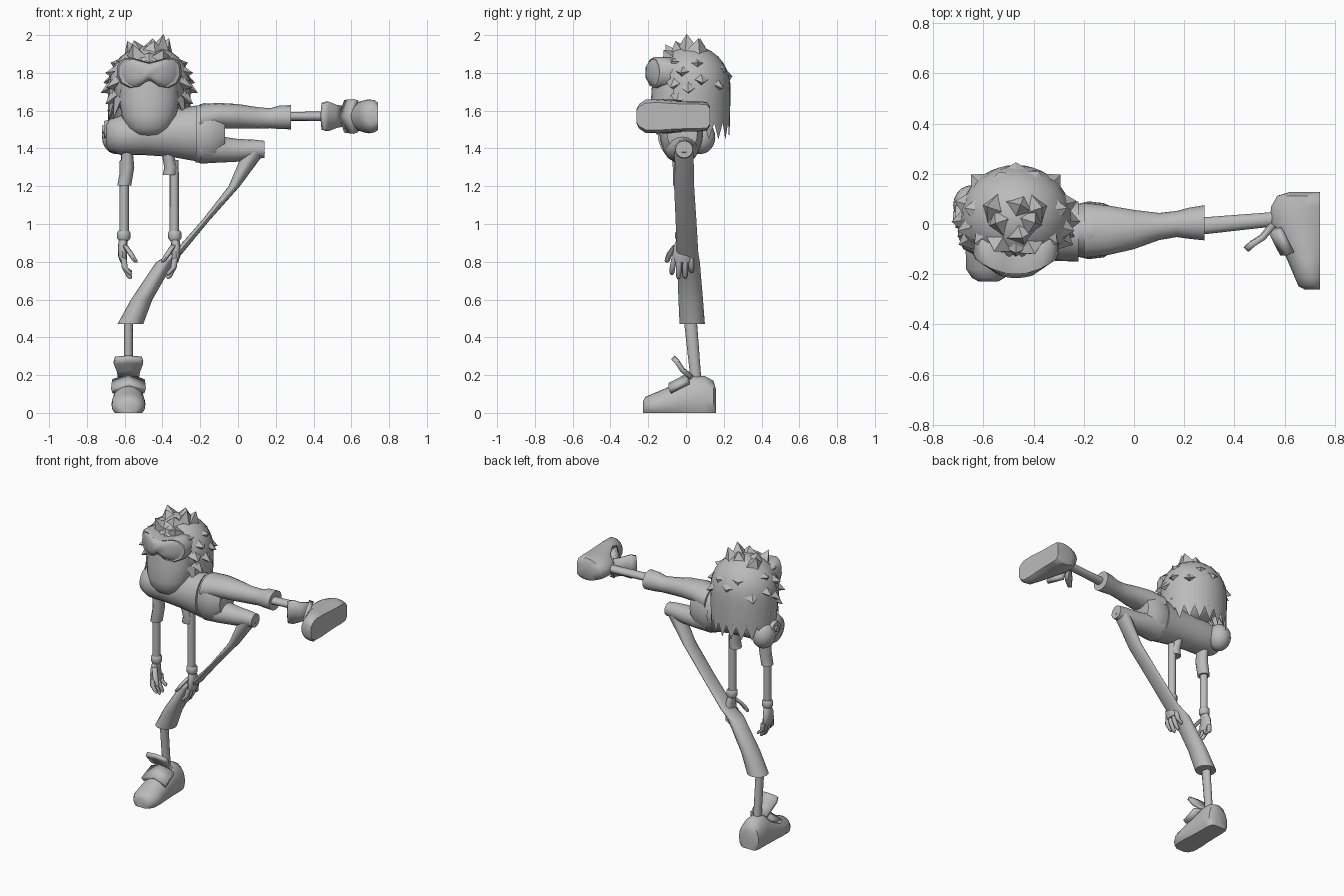
import bpy, bmesh, math
from mathutils import Vector, Matrix

if "Cube" in bpy.data.objects:
    bpy.data.objects.remove(bpy.data.objects["Cube"])

clay = bpy.data.materials.new("plain grey")
clay.use_nodes = True
clay.diffuse_color = (0.5, 0.5, 0.5, 1)
clay.node_tree.nodes["Principled BSDF"].inputs["Base Color"].default_value = (0.5, 0.5, 0.5, 1)

MID = -0.47  # centre line of the head and arms
AXES = {"x": (Vector((0, 1, 0)), Vector((0, 0, 1))),
        "y": (Vector((1, 0, 0)), Vector((0, 0, 1))),
        "z": (Vector((1, 0, 0)), Vector((0, 1, 0)))}


def finish(name, bm, angle=50):
    bmesh.ops.recalc_face_normals(bm, faces=bm.faces)
    mesh = bpy.data.meshes.new(name)
    bm.to_mesh(mesh)
    bm.free()
    obj = bpy.data.objects.new(name, mesh)
    bpy.context.collection.objects.link(obj)
    mesh.materials.append(clay)
    bpy.ops.object.select_all(action="DESELECT")
    obj.select_set(True)
    bpy.context.view_layer.objects.active = obj
    bpy.ops.object.shade_smooth_by_angle(angle=math.radians(angle))
    return obj


def bridge(bm, rings, caps=True):
    n = len(rings[0])
    for a, b in zip(rings, rings[1:]):
        for i in range(n):
            bm.faces.new((a[i], a[(i + 1) % n], b[(i + 1) % n], b[i]))
    if caps:
        bm.faces.new(rings[0])
        bm.faces.new(rings[-1])


def loft(name, axis, sections, n=16, floor=None):
    """Skin elliptical sections (x, y, z, radius_u, radius_v) along an axis."""
    bm = bmesh.new()
    u, v = AXES[axis]
    rings = []
    for x, y, z, ru, rv in sections:
        ring = []
        for i in range(n):
            a = math.tau * i / n
            p = Vector((x, y, z)) + u * ru * math.cos(a) + v * rv * math.sin(a)
            if floor is not None:
                p.z = max(p.z, floor)
            ring.append(bm.verts.new(p))
        rings.append(ring)
    bridge(bm, rings)
    return finish(name, bm)


def ball(name, centre, radii, tilt=0):
    bm = bmesh.new()
    m = Matrix.Translation(centre) @ Matrix.Rotation(tilt, 4, "X") @ Matrix.Diagonal((*radii, 1))
    bmesh.ops.create_uvsphere(bm, u_segments=20, v_segments=12, radius=1, matrix=m)
    return finish(name, bm)


def plate(name, profile, half_widths, thick, peak=0.0):
    """Strip following (y, z) points, raised along its middle."""
    bm = bmesh.new()
    grid = [[bm.verts.new((s * w, y, z + (peak if s == 0 else 0))) for s in (-1, 0, 1)]
            for (y, z), w in zip(profile, half_widths)]
    for a, b in zip(grid, grid[1:]):
        for i in range(2):
            bm.faces.new((a[i], a[i + 1], b[i + 1], b[i]))
    obj = finish(name, bm, 30)
    mod = obj.modifiers.new("thickness", "SOLIDIFY")
    mod.thickness, mod.offset = thick, 0
    return obj


# Torso, lying sideways, with the shoulder end and collar
loft("shirt", "x", [(-0.70, 0, 1.47, .05, .05), (-0.68, -.01, 1.47, .09, .085),
                    (-0.62, -.02, 1.47, .11, .105), (-0.5, -.025, 1.48, .115, .115),
                    (-0.35, -.03, 1.48, .115, .125), (-0.22, -.03, 1.48, .12, .148)], 24)
ball("shoulder", (-0.645, .075, 1.46), (.075, .08, .09))
bm = bmesh.new()
hub = Matrix.Translation((-0.69, .03, 1.5)) @ Matrix.Rotation(math.radians(90), 4, "Y")
for r1, r2, depth in ((.055, .045, .04), (.028, .02, .06)):
    bmesh.ops.create_cone(bm, cap_ends=True, segments=12, radius1=r2, radius2=r1,
                          depth=depth, matrix=hub)
finish("collar", bm)

# Trousers: hips, raised leg, supporting thigh and shin
loft("hips", "x", [(-0.225, -.025, 1.475, .105, .148), (-0.18, -.025, 1.48, .115, .16),
                   (-0.12, -.025, 1.48, .108, .155), (-0.07, -.02, 1.48, .08, .10)], 24)
loft("raised_trouser_leg", "x", [(-0.2, -.025, 1.55, .11, .085), (-0.1, -.025, 1.573, .098, .068),
                                 (0, -.022, 1.57, .078, .065), (0.1, -.01, 1.562, .054, .057),
                                 (0.17, .0, 1.56, .052, .053), (0.22, .003, 1.565, .062, .062),
                                 (0.28, .005, 1.565, .07, .064)])
loft("supporting_thigh", "x", [(-0.2, -.025, 1.42, .10, .10), (-0.1, -.02, 1.395, .085, .07),
                               (0, -.012, 1.39, .062, .06), (0.08, -.01, 1.395, .052, .052),
                               (0.14, -.01, 1.395, .046, .045)])
loft("supporting_shin_cloth", "z", [(.085, -.01, 1.38, .058, .05), (-.02, -.01, 1.2, .03, .053),
                                    (-.17, 0, 1.02, .02, .055), (-.315, .008, .85, .025, .057),
                                    (-.385, .013, .8, .047, .06), (-.51, .025, .6, .057, .065),
                                    (-.57, .033, .47, .068, .067)])


# Lower leg, shoe, tongue and strap, made once per foot and placed by a matrix
def foot(side, matrix):
    shape = [(.16, .05, .12), (.145, .075, .17), (.1, .08, .195), (.04, .08, .198),
             (-.03, .083, .165), (-.11, .09, .13), (-.18, .088, .1),
             (-.215, .065, .085), (-.228, .04, .06)]
    parts = [
        loft(side + "_shin", "z", [(0, .055, .15, .025, .028), (0, .025, .47, .024, .034),
                                   (0, .022, .52, .024, .034)], 12),
        loft(side + "_shoe", "y", [(0, y, h * .35, w, h * .65) for y, w, h in shape], 20, 0),
        plate(side + "_tongue", [(.03, .185), (-.02, .225), (-.045, .265), (-.068, .29)],
              (.055, .062, .078, .07), .024, .006),
        plate(side + "_strap", [(.012, .165), (-.085, .115)], (.082, .088), .03, .03)]
    for p in parts:
        p.data.transform(matrix)


foot("right", Matrix.Translation((-.58, 0, 0)))
foot("left", Matrix.Translation((.74, -.033, 1.57)) @ Matrix.Rotation(math.radians(-90), 4, "Y"))


# Arms and hands hanging down; sign +1 is the left arm
def arm(side, s):
    def at(d, y, z, ru, rv):
        return (MID + s * d, y, z, ru, rv)
    top = 1.38 if s > 0 else 1.42
    loft(side + "_sleeve", "z", [at(.095 if s > 0 else .12, -.025, top, .03, .05),
                                 at(.115, -.025, 1.3, .036, .045),
                                 at(.108 if s > 0 else .132, -.025, 1.26 if s > 0 else 1.205, .037, .043)], 12)
    loft(side + "_arm", "z", [at(.132, -.025, 1.34, .024, .027), at(.133, -.025, .94, .025, .027)], 12)
    loft(side + "_cuff", "z", [at(.135, -.022, z, r, r) for z, r in
                               ((.965, .028), (.955, .035), (.925, .035), (.912, .027))], 12)
    loft(side + "_palm", "z", [at(.135, -.022, .925, .024, .026), at(.142, -.02, .88, .024, .045),
                               at(.142, -.02, .83, .023, .052), at(.134, -.02, .795, .018, .048)], 12)
    for i, drop in enumerate((.73, .708, .712, .74)):
        y = -.062 + i * .029
        loft(f"{side}_finger_{i + 1}", "z",
             [at(.136, y, .82, .016, .015), at(.13, y * 1.15, .77, .016, .015),
              at(.105, y * 1.2, drop + .012, .014, .013), at(.1, y * 1.2, drop, .006, .006)], 8)
    loft(side + "_thumb", "z", [at(.13, -.05, .89, .015, .018), at(.1, -.085, .845, .016, .017),
                                at(.075, -.1, .805, .014, .014), at(.07, -.1, .795, .006, .006)], 8)


arm("left", 1)
arm("right", -1)

# Head: skull and long rounded muzzle
ball("skull", (MID, .02, 1.72), (.185, .17, .2))
loft("muzzle", "z", [(MID, -.08, 1.462, .05, .04), (MID, -.08, 1.475, .085, .075),
                     (MID, -.08, 1.51, .118, .105), (MID, -.075, 1.57, .145, .122),
                     (MID, -.06, 1.66, .158, .125), (MID, -.05, 1.74, .155, .13),
                     (MID, -.03, 1.84, .155, .13)], 24)

# Goggles: wrapped outline lofted from face to lens
half = [(0, .855), (.05, .868), (.1, .882), (.14, .872), (.165, .84), (.168, .79),
        (.148, .745), (.1, .722), (.05, .73), (.02, .752), (0, .76)]
outline = half + [(-x, z) for x, z in half[-2:0:-1]]
bm = bmesh.new()
rings = []
for scale, y in ((.9, -.08), (1, -.1), (1.02, -.185), (.96, -.2), (.88, -.196), (.84, -.2), (.4, -.215)):
    rings.append([bm.verts.new((MID + x * scale, y + 2.3 * (x * scale) ** 2,
                                1.805 + (z - .805) * scale)) for x, z in outline])
bridge(bm, rings)
finish("goggles", bm, 40)
loft("goggle_strap", "z", [(MID, .02, 1.78, .192, .165), (MID, .02, 1.84, .185, .16)], 24)

# Hair: ragged dome, long at the back and open over the face
CENTRE, RADII = Vector((MID, .03, 1.73)), Vector((.22, .205, .215))


def on_dome(azimuth, height, grow=1.0):
    a, h = math.radians(azimuth), math.radians(height)
    d = Vector((math.sin(a) * math.cos(h), math.cos(a) * math.cos(h), math.sin(h)))
    return CENTRE + Vector(d[i] * RADII[i] * grow for i in range(3))


bm = bmesh.new()
rows = [[] for _ in range(9)]
count = 40
for i in range(count):
    az = 360 * i / count
    back = (1 + math.cos(math.radians(az))) / 2
    low = 48 - 72 * min(1, back * 2.1) - (12 if i % 2 else 0)
    for k, row in enumerate(rows):
        h = 88 + (low - 88) * k / 8
        p = on_dome(az, h)
        if h < 0:  # lower hair hangs rather than curling under
            side = on_dome(az, h * .35)
            p = Vector((side.x, side.y, CENTRE.z + .48 * math.sin(math.radians(h))))
        row.append(bm.verts.new(p))
bridge(bm, rows, caps=False)
bm.faces.new(rows[0])
finish("hair_dome", bm, 60)


def spike(bm, azimuth, height, reach, width, droop):
    base, tip = on_dome(azimuth, height, .93), on_dome(azimuth, height, reach)
    tip.z += droop
    out = (base - CENTRE).normalized()
    side = out.cross((tip - base).normalized())
    if side.length < .15:
        side = out.cross(Vector((0, 0, 1)))
    side.normalize()
    up = side.cross(out)
    ring = [bm.verts.new(base + side * width * a + up * width * b)
            for a, b in ((1, 0), (0, .8), (-1, 0), (0, -.8))]
    end = bm.verts.new(tip)
    for i in range(4):
        bm.faces.new((ring[i], ring[(i + 1) % 4], end))


bm = bmesh.new()
for s in (-1, 1):
    for az, h, reach in ((80, 38, 1.2), (105, 24, 1.2), (75, 12, 1.17), (95, 0, 1.17),
                         (118, 6, 1.18), (110, -14, 1.16), (80, -24, 1.12), (45, 5, 1.15),
                         (125, 40, 1.2), (50, 40, 1.08)):
        spike(bm, s * az, h, reach, .05, -.035)
    for az in (75, 98, 118):  # locks beside the face
        spike(bm, s * az, -20, 1.05, .05, -.1)
for az in (-35, -12, 12, 35):  # nape tufts
    spike(bm, az, -25, 1.1, .06, -.09)
for az, h in ((0, 20), (-20, 35), (25, 30)):
    spike(bm, az, h, 1.12, .06, -.03)
for az, h, reach, lift in ((180, 52, 1.15, -.02), (155, 48, 1.2, .0), (-150, 50, 1.22, .02),
                           (-70, 62, 1.2, .01), (70, 65, 1.2, .02), (-110, 70, 1.15, .01),
                           (110, 72, 1.2, .03), (20, 78, 1.15, .01), (165, 68, 1.15, .01)):
    spike(bm, az, h, reach, .065, lift)
finish("hair_spikes", bm, 20)
